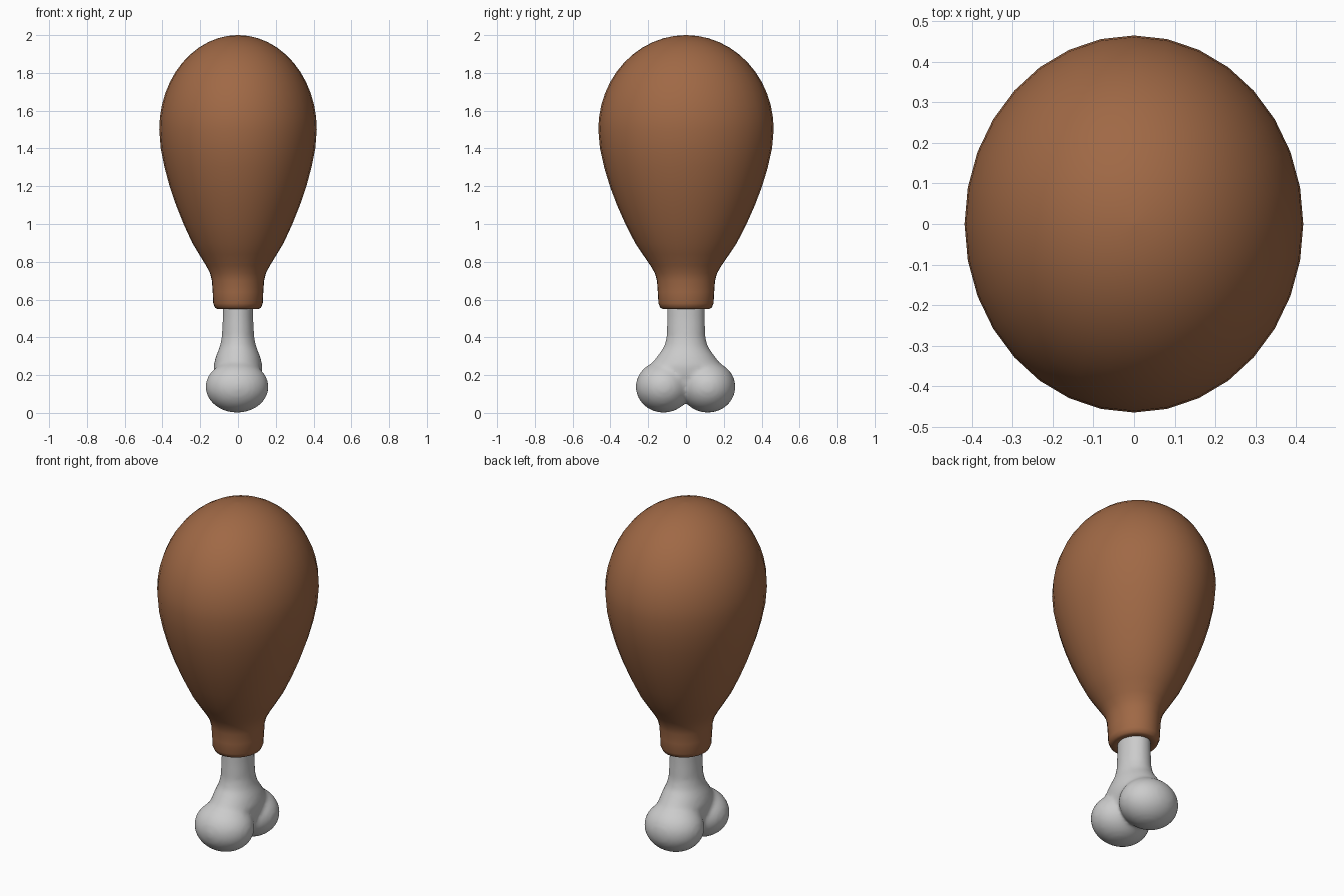
import bpy, bmesh, math
from mathutils import Matrix, Vector

if "Cube" in bpy.data.objects:
    bpy.data.objects.remove(bpy.data.objects["Cube"])


def loft(bm, rings, n=32):
    """Closed skin through elliptical rings given as (z, rx, ry), bottom to top."""
    loops = []
    for z, rx, ry in rings:
        loops.append([bm.verts.new((rx * math.cos(2 * math.pi * i / n),
                                    ry * math.sin(2 * math.pi * i / n), z))
                      for i in range(n)])
    for a, b in zip(loops, loops[1:]):
        for i in range(n):
            j = (i + 1) % n
            bm.faces.new((a[i], a[j], b[j], b[i]))
    bm.faces.new(loops[0][::-1])
    bm.faces.new(loops[-1])


def finish(bm, name):
    bmesh.ops.recalc_face_normals(bm, faces=bm.faces)
    for f in bm.faces:
        f.smooth = True
    me = bpy.data.meshes.new(name)
    bm.to_mesh(me)
    bm.free()
    ob = bpy.data.objects.new(name, me)
    bpy.context.collection.objects.link(ob)
    return ob


# Meat: rolled collar at the bottom, swelling to a domed top
profile = [(0.565, 0.07), (0.553, 0.085), (0.55, 0.108), (0.557, 0.122),
           (0.58, 0.131), (0.64, 0.134), (0.70, 0.138), (0.74, 0.148),
           (0.78, 0.169), (0.84, 0.206), (0.90, 0.242), (1.0, 0.288),
           (1.1, 0.328), (1.2, 0.362), (1.3, 0.389), (1.4, 0.409)]
for k in range(12):
    a = math.radians(90) * k / 12
    profile.append((1.5 + 0.5 * math.sin(a), 0.417 * math.cos(a)))
profile.append((2.0, 0.004))
bm = bmesh.new()
loft(bm, [(z, r, r * 1.113) for z, r in profile])
meat = finish(bm, "meat")
mat = bpy.data.materials.new("roasted_brown")
mat.diffuse_color = (0.35, 0.14, 0.06, 1)
mat.use_nodes = True
mat.node_tree.nodes["Principled BSDF"].inputs["Base Color"].default_value = mat.diffuse_color
meat.data.materials.append(mat)

# Bone: flared shaft fused with two knuckle lobes
bm = bmesh.new()
loft(bm, [(0.12, 0.10, 0.14), (0.20, 0.125, 0.195), (0.25, 0.13, 0.19),
          (0.30, 0.117, 0.152), (0.35, 0.097, 0.116), (0.40, 0.086, 0.103),
          (0.50, 0.081, 0.10), (0.68, 0.081, 0.10)])
for side in (-1, 1):
    m = Matrix.Translation(Vector((-0.005, side * 0.117 - 0.002, 0.138))) @ \
        Matrix.Diagonal((0.167, 0.147, 0.137, 1))
    bmesh.ops.create_uvsphere(bm, u_segments=32, v_segments=20, radius=1, matrix=m)
bone = finish(bm, "bone")
fuse = bone.modifiers.new("fuse", 'REMESH')
fuse.mode = 'VOXEL'
fuse.voxel_size = 0.012
fuse.use_smooth_shade = True
soften = bone.modifiers.new("soften", 'SMOOTH')
soften.factor = 0.5
soften.iterations = 10
